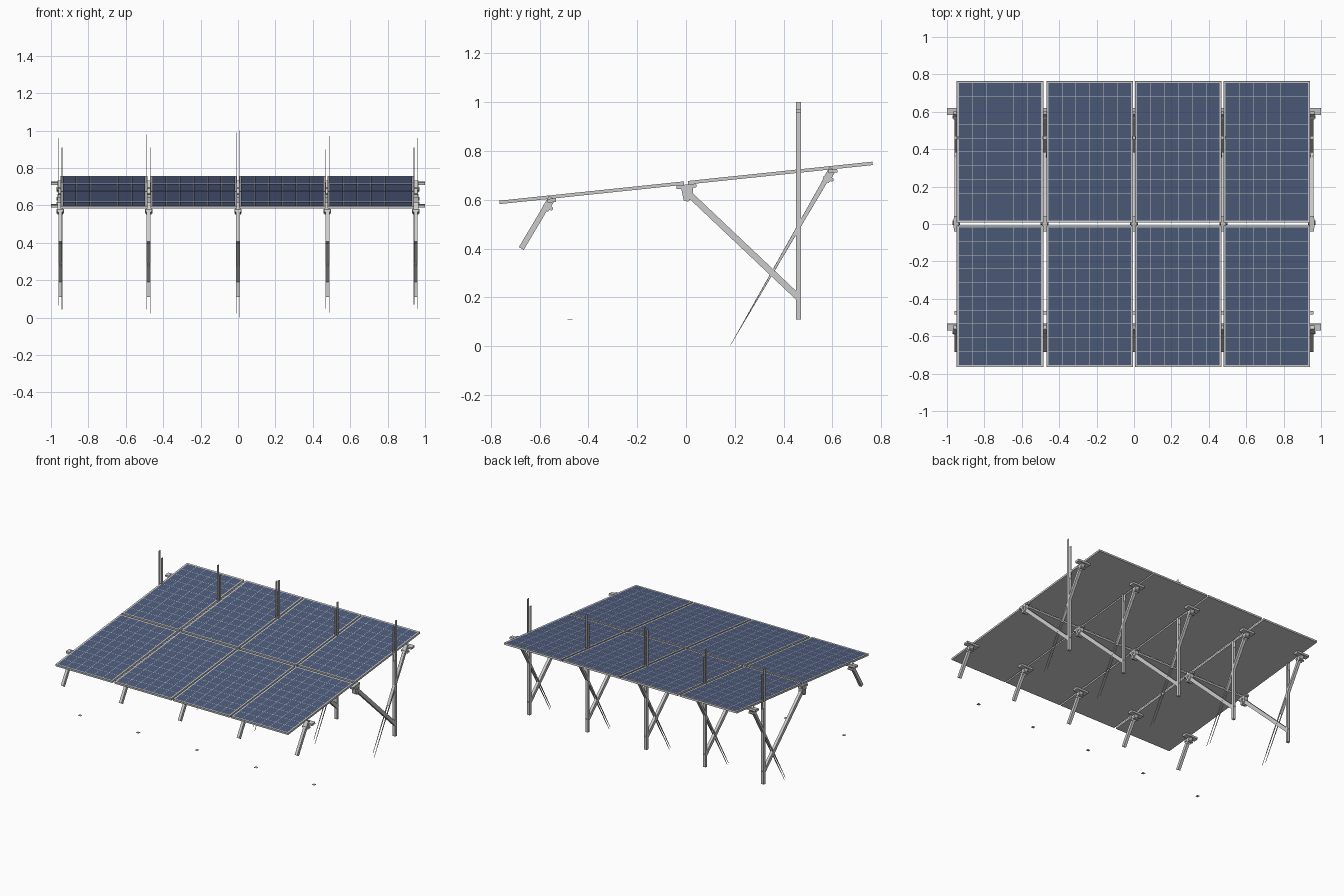
import bpy, bmesh, math
from mathutils import Matrix, Vector

if "Cube" in bpy.data.objects:
    bpy.data.objects.remove(bpy.data.objects["Cube"])

TILT = math.atan2(0.16, 1.53)
PLANE = Matrix.Translation((0, 0, 0.669)) @ Matrix.Rotation(TILT, 4, 'X')
blue = bpy.data.materials.new("cell_blue")
blue.diffuse_color = (0.075, 0.105, 0.2, 1)
blue.use_nodes = True
blue.node_tree.nodes["Principled BSDF"].inputs["Base Color"].default_value = blue.diffuse_color


def finish(name, bm, mat=None):
    bmesh.ops.recalc_face_normals(bm, faces=bm.faces)
    me = bpy.data.meshes.new(name)
    bm.to_mesh(me)
    bm.free()
    ob = bpy.data.objects.new(name, me)
    bpy.context.collection.objects.link(ob)
    if mat:
        me.materials.append(mat)
    return ob


def prism(name, pts, x, w):
    """Side profile (y, z) extruded to width w around x."""
    bm = bmesh.new()
    f = bm.faces.new([bm.verts.new((x - w / 2, y, z)) for y, z in pts])
    ext = bmesh.ops.extrude_face_region(bm, geom=[f])["geom"]
    bmesh.ops.translate(bm, vec=(w, 0, 0),
                        verts=[v for v in ext if isinstance(v, bmesh.types.BMVert)])
    return finish(name, bm)


def bar(name, p, q, x, w, h0, h1=None):
    """Straight member from p to q in the side plane, tapering from h0 to h1."""
    p, q = Vector(p), Vector(q)
    h1 = h0 if h1 is None else h1
    d = (q - p).normalized()
    n = Vector((-d.y, d.x))
    return prism(name, [p + n * h0 / 2, q + n * h1 / 2, q - n * h1 / 2, p - n * h0 / 2], x, w)


def bolt(name, x, y, z, length, r):
    bm = bmesh.new()
    m = Matrix.Translation((x, y, z)) @ Matrix.Rotation(math.pi / 2, 4, 'Y')
    bmesh.ops.create_cone(bm, cap_ends=True, segments=10, radius1=r, radius2=r,
                          depth=length, matrix=m)
    return finish(name, bm)


def panel(x0, x1, y0, y1):
    # framed slab with a recessed top
    bm = bmesh.new()
    size = Matrix.Diagonal((x1 - x0, y1 - y0, 0.014, 1))
    bmesh.ops.create_cube(bm, size=1,
                          matrix=Matrix.Translation(((x0 + x1) / 2, (y0 + y1) / 2, 0)) @ size)
    top = max(bm.faces, key=lambda f: f.calc_center_median().z)
    bmesh.ops.inset_region(bm, faces=[top], thickness=0.009)
    bmesh.ops.translate(bm, verts=top.verts, vec=(0, 0, -0.002))
    bm.transform(PLANE)
    finish("panel_frame", bm)
    # grid of solar cells
    bm = bmesh.new()
    a, b = x0 + 0.01, y0 + 0.01
    sx, sy, g = (x1 - x0 - 0.02) / 6, (y1 - y0 - 0.02) / 10, 0.0012
    for i in range(6):
        for j in range(10):
            l, r = a + i * sx + g, a + (i + 1) * sx - g
            d, u = b + j * sy + g, b + (j + 1) * sy - g
            bm.faces.new([bm.verts.new((*c, 0.0062))
                          for c in ((l, d), (r, d), (r, u), (l, u))])
    bm.transform(PLANE)
    finish("solar_cells", bm, blue)


def rail_clip(name, x, y, w, depth):
    """Short rail piece that follows the underside of the panels."""
    bm = bmesh.new()
    bmesh.ops.create_cube(bm, size=1, matrix=PLANE @ Matrix.Translation((x, y, -0.0145))
                          @ Matrix.Diagonal((w, depth, 0.015, 1)))
    finish(name, bm)


# panels: four columns, two rows
for x0, x1 in ((-0.948, -0.485), (-0.468, -0.005), (0.006, 0.469), (0.479, 0.942)):
    for y0, y1 in ((-0.769, -0.008), (0.008, 0.769)):
        panel(x0, x1, y0, y1)

# five support frames: x, tops of the two post sides, brace tip fraction
FRAMES = ((-0.95, 0.96, 0.91, 0.94), (-0.478, 0.98, 0.91, 0.97), (0, 0.99, 1.0, 1.0),
          (0.478, 0.90, 0.97, 0.96), (0.95, 0.91, 0.96, 0.93))
for x, top_l, top_r, reach in FRAMES:
    # upright post with side blades rising above the panels
    bar("rear_post", (0.461, 0.11), (0.461, 0.66), x, 0.016, 0.018)
    for s, top in ((-1, top_l), (1, top_r)):
        bar("post_side", (0.461, 0.11), (0.461, top), x + s * 0.009, 0.003, 0.019)
    # front post base plate
    bar("front_base_plate", (-0.485, 0.11), (-0.465, 0.11), x, 0.02, 0.002)
    # front stub leg
    bar("front_leg", (-0.562, 0.59), (-0.675, 0.4), x, 0.02, 0.023)
    # middle diagonal brace
    bar("middle_brace", (0.0, 0.635), (0.463, 0.197), x, 0.02, 0.026)
    # rear brace narrowing to a pair of points
    a, b = Vector((0.592, 0.715)), Vector((0.18, 0.0))
    bar("rear_brace", a, a.lerp(b, 0.5), x, 0.015, 0.021, 0.010)
    for s in (-1, 1):
        tip = a.lerp(b, reach if s > 0 else reach - 0.03)
        bar("rear_brace_side", a, tip, x + s * 0.009, 0.003, 0.022, 0.001)
    # rail pieces under the panels
    rail_clip("rear_rail", x, 0.604, 0.1, 0.036)
    rail_clip("front_rail", x, -0.555, 0.1, 0.036)
    rail_clip("middle_rail", x, 0.0, 0.024, 0.082)
    # clamps and bolts at each joint
    for y, z in ((-0.565, 0.58), (0.585, 0.698)):
        bar("joint_clamp", (y - 0.013, z - 0.022), (y + 0.016, z + 0.028), x, 0.03, 0.03)
        bolt("clamp_bolt", x, y - 0.014, z - 0.006, 0.04, 0.008)
        bolt("clamp_bolt", x, y + 0.012, z - 0.016, 0.04, 0.008)
    prism("middle_clamp", [(-0.022, 0.658), (0.03, 0.661), (0.028, 0.615), (0.008, 0.592),
                           (-0.01, 0.598)], x, 0.03)
    bolt("clamp_bolt", x, 0.006, 0.606, 0.042, 0.012)
    bolt("clamp_bolt", x, 0.006, 0.636, 0.042, 0.009)
